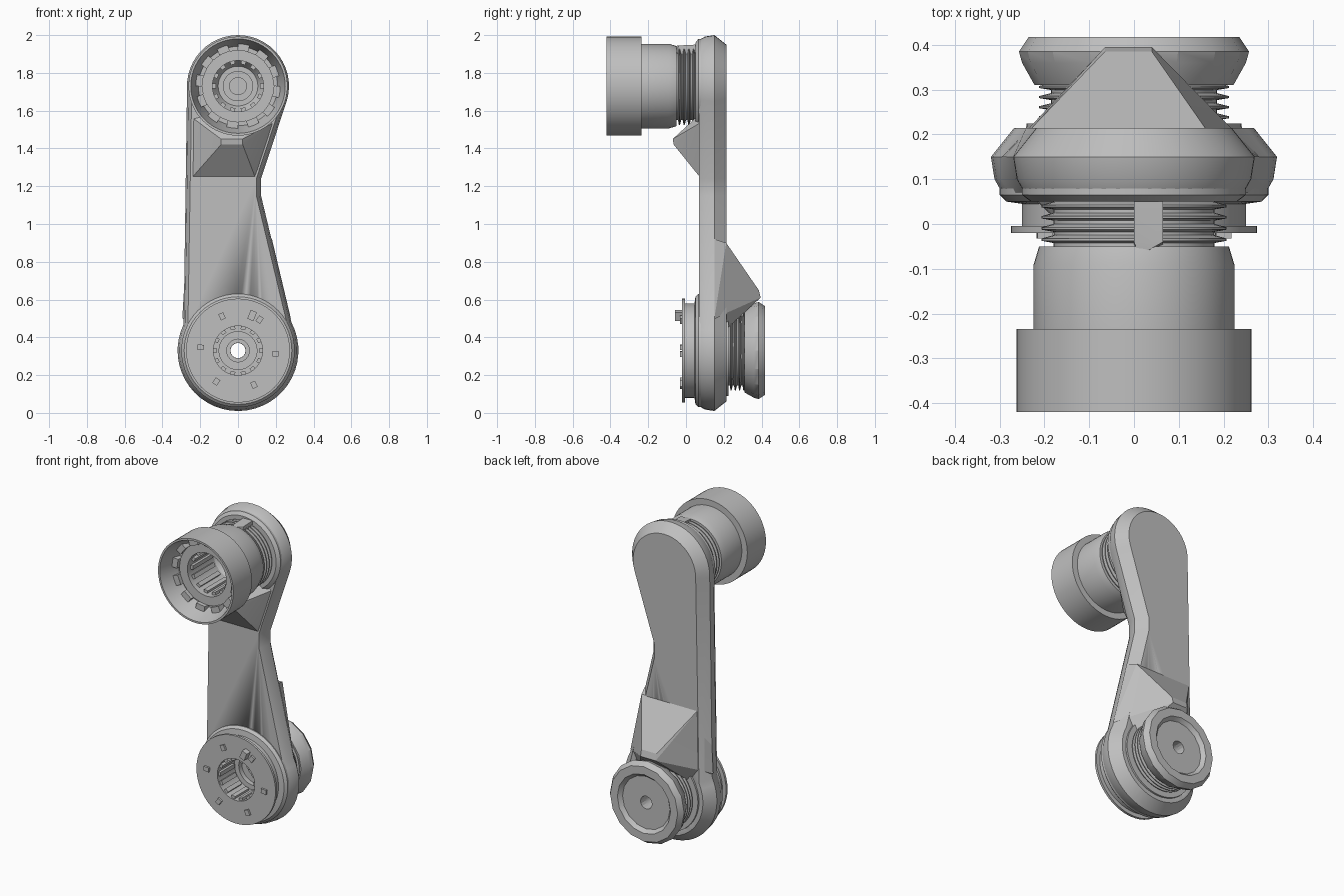
import bpy, bmesh
from math import sin, cos, radians, pi
from mathutils import Vector, Matrix

if "Cube" in bpy.data.objects:
    bpy.data.objects.remove(bpy.data.objects["Cube"])

metal = bpy.data.materials.new("grey metal")
metal.use_nodes = True
GREY = (0.52, 0.52, 0.52, 1)
metal.diffuse_color = GREY
metal.node_tree.nodes["Principled BSDF"].inputs["Base Color"].default_value = GREY

LOW, HIGH = 0.33, 1.73          # heights of the two axles


def finish(name, bm, angle=30):
    bmesh.ops.remove_doubles(bm, verts=bm.verts, dist=0.0005)
    bmesh.ops.recalc_face_normals(bm, faces=bm.faces)
    mesh = bpy.data.meshes.new(name)
    bm.to_mesh(mesh)
    bm.free()
    mesh.materials.append(metal)
    ob = bpy.data.objects.new(name, mesh)
    bpy.context.collection.objects.link(ob)
    bpy.ops.object.select_all(action='DESELECT')
    ob.select_set(True)
    bpy.context.view_layer.objects.active = ob
    bpy.ops.object.shade_smooth_by_angle(angle=radians(angle))
    return ob


def lathe(name, profile, z, closed=False, steps=56, angle=30):
    """Turn (radius, y) points about a front-to-back axle."""
    bm = bmesh.new()
    vs = [bm.verts.new((r, y, z)) for r, y in profile]
    ends = vs[1:] + vs[:1] if closed else vs[1:]
    edges = [bm.edges.new(pair) for pair in zip(vs, ends)]
    bmesh.ops.spin(bm, geom=vs + edges, cent=(0, 0, z), axis=(0, 1, 0),
                   angle=2 * pi, steps=steps)
    return finish(name, bm, angle)


def thread(y0, y1, inner, outer, count):
    pitch = (y1 - y0) / count
    pts = []
    for i in range(count):
        y = y0 + i * pitch
        pts += [(inner, y), (inner, y + pitch * 0.3),
                (outer, y + pitch * 0.5), (outer, y + pitch * 0.7)]
    return pts + [(inner, y1)]


def hull(name, points):
    bm = bmesh.new()
    for p in points:
        bm.verts.new(p)
    bmesh.ops.convex_hull(bm, input=bm.verts)
    return finish(name, bm, 15)


def block_ring(name, z, radius, y, size, count, start=0):
    """Repeat a block around an axle; size is radial, depth, tangential."""
    bm = bmesh.new()
    for i in range(count):
        turn = Matrix.Rotation(radians(start) + 2 * pi * i / count, 4, 'Y')
        m = (Matrix.Translation((0, y, z)) @ turn
             @ Matrix.Translation((radius, 0, 0)) @ Matrix.Diagonal((*size, 1)))
        bmesh.ops.create_cube(bm, size=1, matrix=m)
    return finish(name, bm)


# Arm: outline of two round ends with a notch on the left flank
def arc(radius, z, a0, a1, n):
    angles = [radians(a0 + (a1 - a0) * i / n) for i in range(n + 1)]
    return [(radius * cos(a), z + radius * sin(a)) for a in angles]


def outline(inset):
    return (arc(0.27 - inset, HIGH, -17, 182, 26)
            + arc(0.32 - inset, LOW, 154, 388, 30)
            + [(0.122 - inset, 1.15), (0.122 - inset, 1.24)])


bm = bmesh.new()
rings = []
for y, inset in [(0.07, 0.025), (0.1, 0.008), (0.15, 0), (0.215, 0.052)]:
    rings.append([bm.verts.new((x, y, z)) for x, z in outline(inset)])
for a, b in zip(rings, rings[1:]):
    for i in range(len(a)):
        bm.faces.new((a[i - 1], a[i], b[i], b[i - 1]))
bm.faces.new(rings[0])
bm.faces.new(rings[-1])
arm = finish("arm", bm, 25)

# Bore through the lower end of the arm
bm = bmesh.new()
bmesh.ops.create_cone(bm, cap_ends=True, segments=32, radius1=0.15, radius2=0.15, depth=0.6,
                      matrix=Matrix.Translation((0, 0.15, LOW)) @ Matrix.Rotation(pi / 2, 4, 'X'))
cutter = finish("bore_cutter", bm)
cutter.hide_render = True
mod = arm.modifiers.new("bore", 'BOOLEAN')
mod.operation = 'DIFFERENCE'
mod.object = cutter
bpy.context.view_layer.objects.active = arm
bpy.ops.object.modifier_apply(modifier="bore")
bpy.data.objects.remove(cutter)

# Tapered ramps that shield each joint
hull("back_ramp", [
    (-0.23, 0.213, 0.9), (0.16, 0.213, 0.9), (-0.27, 0.15, 0.92), (0.18, 0.15, 0.92),
    (-0.065, 0.385, 0.65), (0.04, 0.385, 0.65), (-0.065, 0.395, 0.61), (0.04, 0.395, 0.61),
    (-0.295, 0.15, 0.5), (0.28, 0.15, 0.5), (-0.18, 0.2, 0.43), (0.18, 0.2, 0.43)])
hull("front_ramp", [
    (-0.24, 0.072, 1.25), (0.09, 0.072, 1.25), (-0.265, 0.1, 1.28), (0.12, 0.1, 1.26),
    (-0.09, -0.065, 1.42), (0.025, -0.065, 1.42), (-0.09, -0.07, 1.45), (0.025, -0.07, 1.45),
    (-0.265, 0.1, 1.58), (0.215, 0.1, 1.55), (-0.14, 0.06, 1.57), (0.12, 0.06, 1.57)])

# Upper socket: wide cup, neck, thread and a stepped bore
lathe("upper_socket",
      [(0, 0.03), (0.045, 0.03), (0.045, -0.03), (0.08, -0.03), (0.08, 0), (0.105, 0),
       (0.135, -0.05), (0.135, -0.31), (0.19, -0.31), (0.19, -0.29), (0.21, -0.29),
       (0.25, -0.42), (0.262, -0.42), (0.262, -0.235), (0.224, -0.235),
       (0.224, -0.09), (0.212, -0.05)]
      + thread(-0.05, 0.05, 0.18, 0.207, 4)
      + [(0.23, 0.05), (0.25, 0.065), (0.25, 0.1), (0, 0.1)], HIGH)
block_ring("upper_socket_teeth", HIGH, 0.208, -0.31, (0.04, 0.05, 0.06), 12, 8)
block_ring("upper_bore_rollers", HIGH, 0.13, -0.18, (0.025, 0.2, 0.025), 14)
hull("thread_key", [(x, y, z) for x in (0, 0.065) for y, z in
                    [(-0.045, 1.9), (0.06, 1.9), (-0.04, 1.945), (0.06, 1.95)]]
     + [(0.012, -0.07, 1.94)])

# Lower hub: flanged front disc, bore and rear thread
lathe("lower_hub",
      [(0.13, -0.02), (0.275, -0.02), (0.275, -0.005), (0.25, -0.005), (0.25, 0.045),
       (0.285, 0.05), (0.3, 0.065), (0.3, 0.12), (0.25, 0.12), (0.24, 0.225)]
      + thread(0.225, 0.315, 0.185, 0.212, 4)
      + [(0.185, 0.36), (0.04, 0.36), (0.04, 0.22), (0.06, 0.22), (0.06, 0.18),
         (0.1, 0.18), (0.1, 0.15), (0.13, 0.15)], LOW, closed=True)
block_ring("hub_bore_rollers", LOW, 0.126, 0.06, (0.025, 0.14, 0.025), 14)
block_ring("hub_face_lugs", LOW, 0.2, -0.02, (0.035, 0.025, 0.028), 6, 5)
block_ring("hub_index_lug", LOW, 0.2, -0.035, (0.05, 0.045, 0.035), 1, -68)

# Faceted rear collar with a recessed cap
lathe("rear_collar",
      [(0.04, 0.35), (0.04, 0.395), (0.165, 0.395), (0.185, 0.418), (0.235, 0.418),
       (0.257, 0.385), (0.25, 0.36), (0.222, 0.31), (0.18, 0.31), (0.18, 0.35)],
      LOW, closed=True, steps=16, angle=20)
